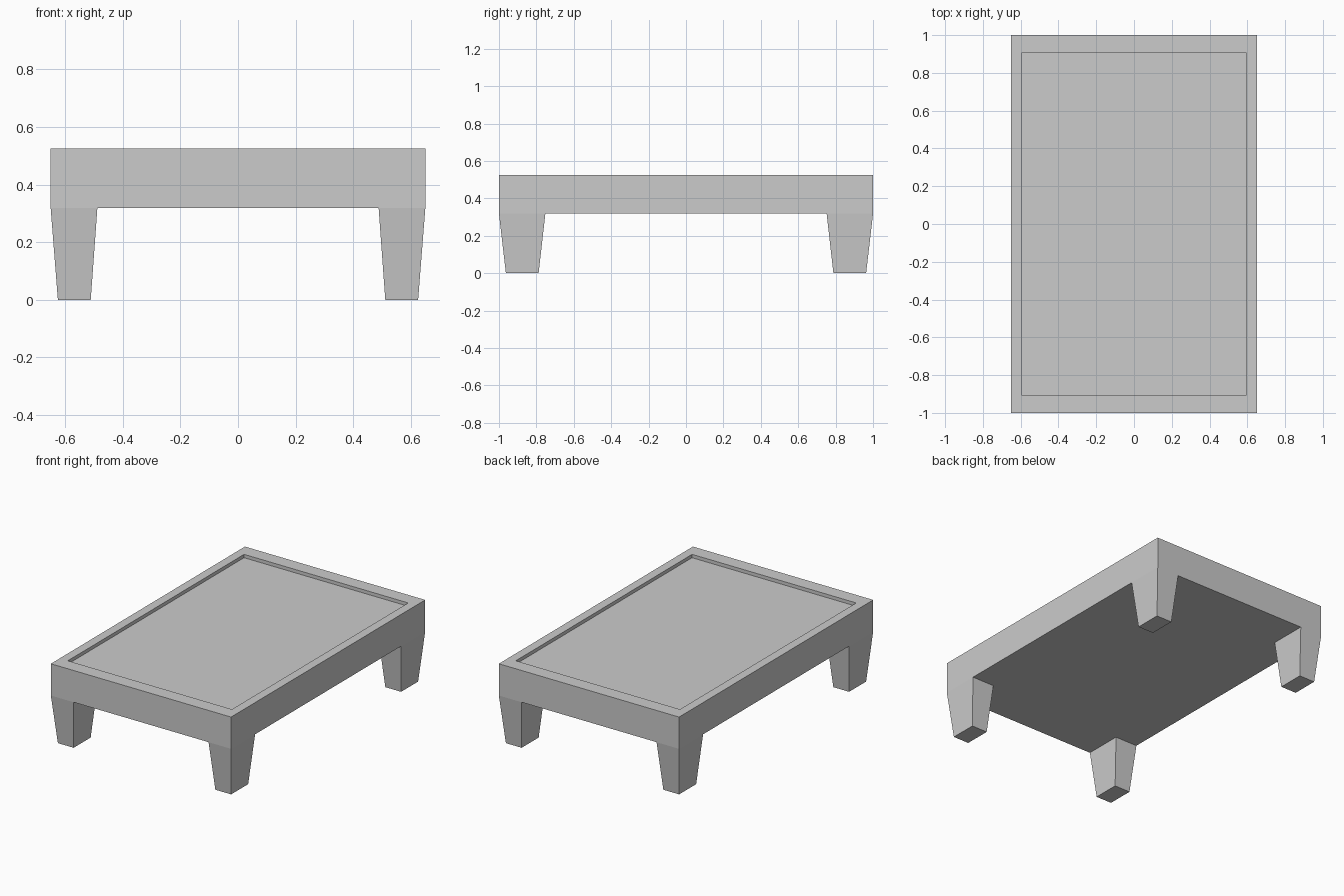
import bpy, bmesh

if "Cube" in bpy.data.objects:
    bpy.data.objects.remove(bpy.data.objects["Cube"])

HALF_X, HALF_Y = 0.65, 1.0
SLAB_Z, TOP_Z = 0.318, 0.525


def make_object(name, bm):
    bmesh.ops.recalc_face_normals(bm, faces=bm.faces[:])
    mesh = bpy.data.meshes.new(name)
    bm.to_mesh(mesh)
    bm.free()
    obj = bpy.data.objects.new(name, mesh)
    bpy.context.collection.objects.link(obj)
    return obj


def add_box(bm, x0, x1, y0, y1, z0, z1):
    verts = bmesh.ops.create_cube(bm, size=1)["verts"]
    for v in verts:
        v.co.x = x1 if v.co.x > 0 else x0
        v.co.y = y1 if v.co.y > 0 else y0
        v.co.z = z1 if v.co.z > 0 else z0
    return verts


# Table top: slab with a raised rim around a shallow recess
bm = bmesh.new()
add_box(bm, -HALF_X, HALF_X, -HALF_Y, HALF_Y, SLAB_Z, TOP_Z)
bm.normal_update()
panel = max(bm.faces, key=lambda f: f.normal.z)
panel = bmesh.ops.extrude_discrete_faces(bm, faces=[panel])["faces"][0]
for v in panel.verts:
    v.co.x *= 0.592 / HALF_X
    v.co.y *= 0.908 / HALF_Y
panel = bmesh.ops.extrude_discrete_faces(bm, faces=[panel])["faces"][0]
for v in panel.verts:
    v.co.z -= 0.022
make_object("table_top", bm)

# Legs: tapered corner blocks flush with the slab, mirrored to all corners
bm = bmesh.new()
verts = add_box(bm, 0.488, HALF_X, 0.752, HALF_Y, 0.0, SLAB_Z)
for v in verts:
    if v.co.z < 0.01:
        v.co.x = 0.625 if v.co.x > 0.57 else 0.511
        v.co.y = 0.963 if v.co.y > 0.87 else 0.788
legs = make_object("legs", bm)
mirror = legs.modifiers.new("four_corners", "MIRROR")
mirror.use_axis = (True, True, False)
mirror.use_mirror_merge = False
